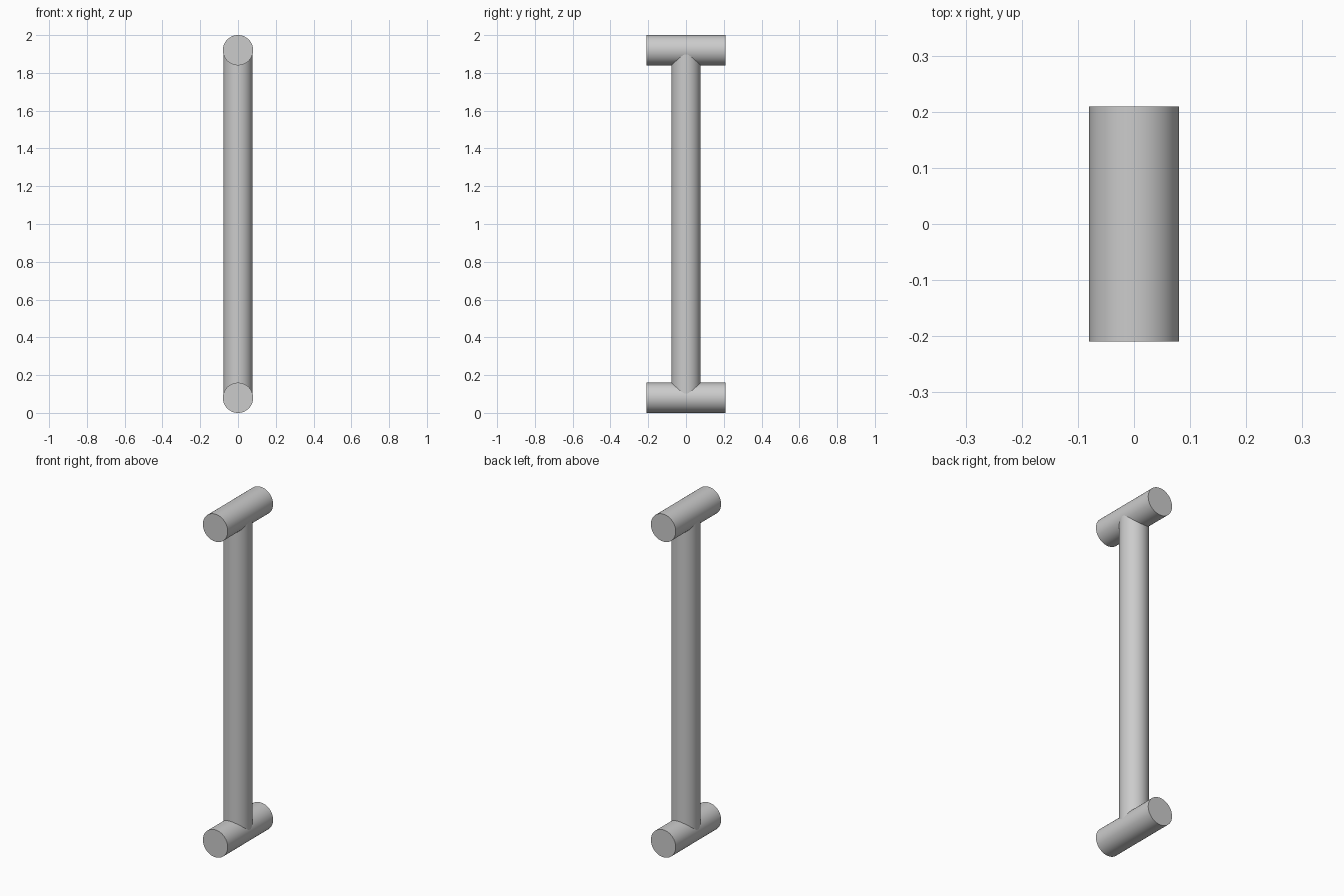
import bpy
import math

cube = bpy.data.objects.get("Cube")
if cube:
    bpy.data.objects.remove(cube, do_unlink=True)

BAR_RADIUS = 0.08
BAR_LENGTH = 0.418
POST_RADIUS = 0.077
HEIGHT = 2.0

grey = bpy.data.materials.new("satin_grey")
grey.use_nodes = True
colour = (0.6, 0.6, 0.6, 1)
grey.diffuse_color = colour
grey.node_tree.nodes["Principled BSDF"].inputs["Base Color"].default_value = colour


def rod(name, radius, length, z, tilt=0):
    """Smooth round rod with flat ends, centred on the z axis."""
    bpy.ops.mesh.primitive_cylinder_add(
        vertices=64, radius=radius, depth=length,
        location=(0, 0, z), rotation=(tilt, 0, 0))
    obj = bpy.context.object
    obj.name = name
    obj.data.materials.append(grey)
    bpy.ops.object.shade_smooth_by_angle(angle=math.radians(30))
    return obj


# Upright post, ending inside the two cross bars
rod("post", POST_RADIUS, HEIGHT - 2 * BAR_RADIUS, HEIGHT / 2)

# Cross bars running front to back
for name, z in (("lower_bar", BAR_RADIUS), ("upper_bar", HEIGHT - BAR_RADIUS)):
    rod(name, BAR_RADIUS, BAR_LENGTH, z, math.pi / 2)
